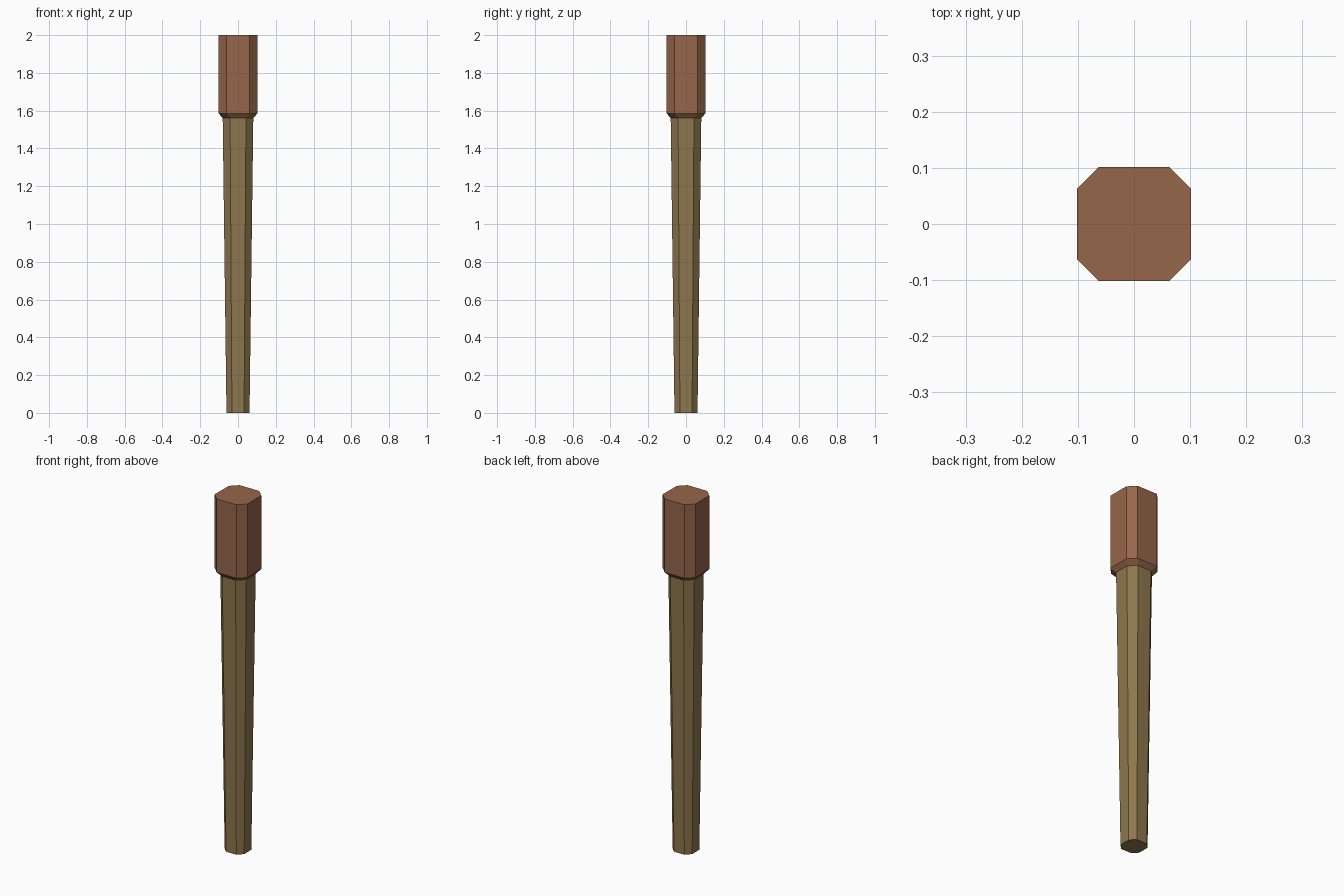
import bpy, bmesh

if "Cube" in bpy.data.objects:
    bpy.data.objects.remove(bpy.data.objects["Cube"])


def material(name, rgb):
    mat = bpy.data.materials.new(name)
    mat.diffuse_color = (*rgb, 1.0)
    mat.use_nodes = True
    mat.node_tree.nodes["Principled BSDF"].inputs["Base Color"].default_value = mat.diffuse_color
    return mat


def octagon(half, flat):
    """Square with cut corners, counter-clockwise from above."""
    return [(half, -flat), (half, flat), (flat, half), (-flat, half),
            (-half, flat), (-half, -flat), (-flat, -half), (flat, -half)]


def loft(name, sections, mat, cap_bottom=False, cap_top=False):
    """Skin octagonal sections given as (z, half width, half flat side)."""
    bm = bmesh.new()
    rings = [[bm.verts.new((x, y, z)) for x, y in octagon(half, flat)]
             for z, half, flat in sections]
    for low, high in zip(rings, rings[1:]):
        for i in range(8):
            j = (i + 1) % 8
            bm.faces.new((low[i], low[j], high[j], high[i]))
    if cap_bottom:
        bm.faces.new(rings[0][::-1])
    if cap_top:
        bm.faces.new(rings[-1])
    mesh = bpy.data.meshes.new(name)
    bm.to_mesh(mesh)
    bm.free()
    mesh.materials.append(mat)
    obj = bpy.data.objects.new(name, mesh)
    bpy.context.collection.objects.link(obj)
    return obj


olive_wood = material("olive wood", (0.266, 0.184, 0.074))
red_brown = material("red brown", (0.305, 0.133, 0.069))

# Tapered shaft, thinner at the foot
loft("shaft", [(0.0, 0.061, 0.032), (1.56, 0.081, 0.042)],
     olive_wood, cap_bottom=True)

# Thicker head with a bevelled lower edge that meets the shaft
loft("head", [(1.56, 0.081, 0.042), (1.585, 0.102, 0.062), (2.0, 0.102, 0.062)],
     red_brown, cap_top=True)
